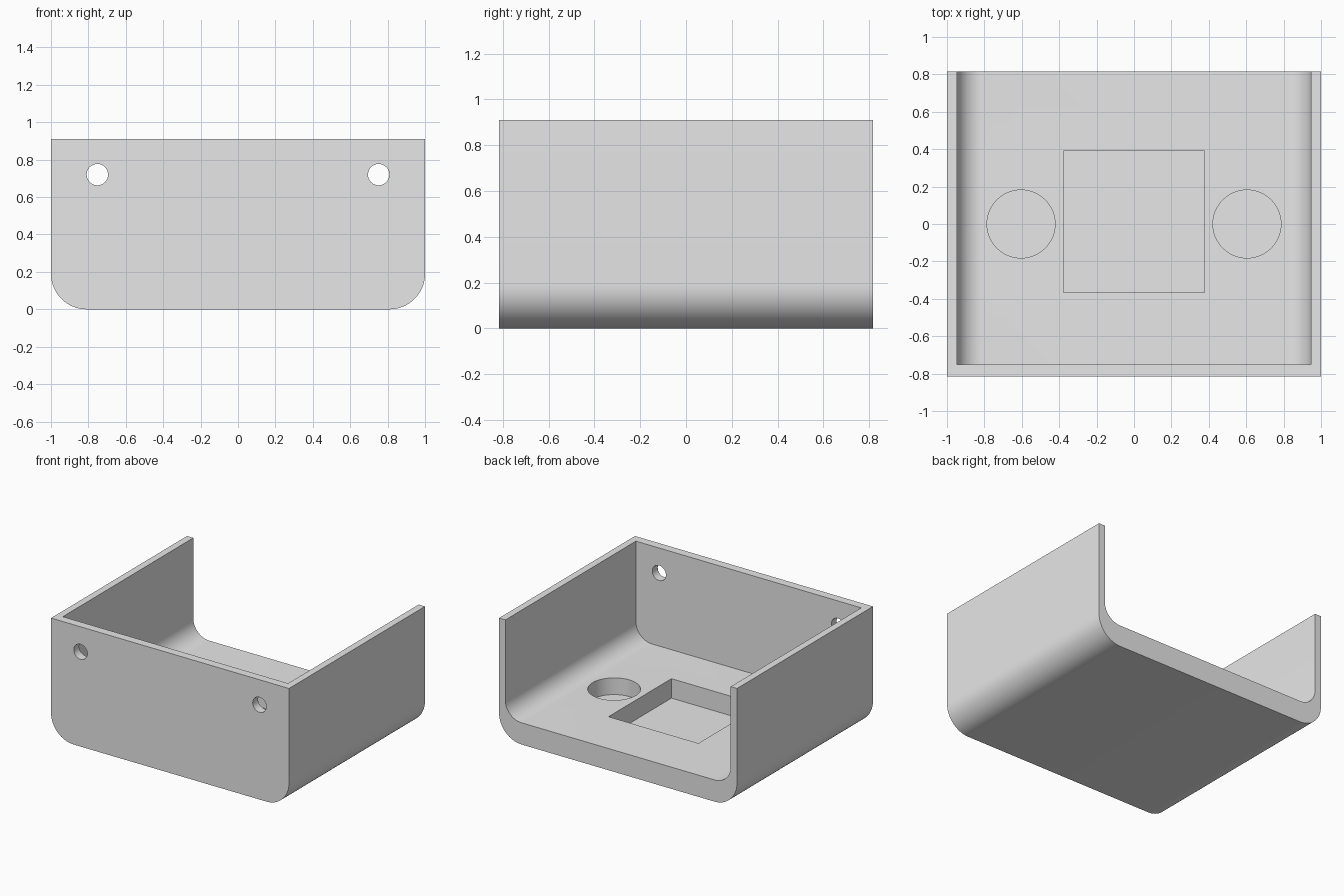
import bpy
import bmesh
from math import pi, sin, cos

cube = bpy.data.objects.get("Cube")
if cube:
    bpy.data.objects.remove(cube, do_unlink=True)

W, D, H = 1.0, 0.816, 0.91        # half width, half depth, height
SIDE, FRONT, FLOOR = 0.053, 0.065, 0.165
R_OUT, R_IN = 0.19, 0.135

grey = bpy.data.materials.new("plain_grey")
grey.use_nodes = True
grey.diffuse_color = (0.8, 0.8, 0.8, 1)
grey.node_tree.nodes["Principled BSDF"].inputs["Base Color"].default_value = (0.8, 0.8, 0.8, 1)


def make_object(name, bm):
    bmesh.ops.recalc_face_normals(bm, faces=bm.faces)
    mesh = bpy.data.meshes.new(name)
    bm.to_mesh(mesh)
    bm.free()
    mesh.materials.append(grey)
    obj = bpy.data.objects.new(name, mesh)
    bpy.context.collection.objects.link(obj)
    return obj


def u_prism(name, half, bottom, top, radius, y0, y1, steps=16):
    """Section with two rounded lower corners, extruded along y."""
    right = [(half - radius + radius * sin(a), bottom + radius - radius * cos(a))
             for a in (pi / 2 * i / steps for i in range(steps + 1))]
    right.append((half, top))
    outline = right + [(-x, z) for x, z in reversed(right)]
    bm = bmesh.new()
    face = bm.faces.new([bm.verts.new((x, y0, z)) for x, z in outline])
    ext = bmesh.ops.extrude_face_region(bm, geom=[face])
    moved = [v for v in ext["geom"] if isinstance(v, bmesh.types.BMVert)]
    bmesh.ops.translate(bm, verts=moved, vec=(0, y1 - y0, 0))
    return make_object(name, bm)


def cylinder(name, loc, radius, depth, along_y=False):
    bm = bmesh.new()
    bmesh.ops.create_cone(bm, cap_ends=True, segments=64, radius1=radius,
                          radius2=radius, depth=depth)
    obj = make_object(name, bm)
    obj.location = loc
    if along_y:
        obj.rotation_euler.x = pi / 2
    return obj


def box(name, loc, size):
    bm = bmesh.new()
    bmesh.ops.create_cube(bm, size=1)
    bmesh.ops.scale(bm, verts=bm.verts, vec=size)
    obj = make_object(name, bm)
    obj.location = loc
    return obj


# Tray body with rounded lower edges
tray = u_prism("tray_body", W, 0, H, R_OUT, -D, D)

# Interior, open at the top and back
cutters = [u_prism("interior_cutter", W - SIDE, FLOOR, H + 0.2, R_IN, -D + FRONT, D + 0.2)]

# Square pocket in the floor
POCKET = 0.148
cutters.append(box("pocket_cutter", (0, 0.013, FLOOR - POCKET + 0.2), (0.756, 0.756, 0.4)))

# Round recesses in the floor and holes through the front wall
for side, s in (("left", 1), ("right", -1)):
    cutters.append(cylinder(side + "_recess_cutter", (s * 0.604, 0, FLOOR - 0.127 + 0.2), 0.182, 0.4))
    cutters.append(cylinder(side + "_hole_cutter", (s * 0.752, -D, 0.72), 0.057, 0.4, True))

for cutter in cutters:
    mod = tray.modifiers.new(cutter.name, "BOOLEAN")
    mod.operation = "DIFFERENCE"
    mod.solver = "EXACT"
    mod.object = cutter

# Apply the cuts and discard the cutters
bpy.ops.object.select_all(action="DESELECT")
tray.select_set(True)
bpy.context.view_layer.objects.active = tray
for name in [m.name for m in tray.modifiers]:
    bpy.ops.object.modifier_apply(modifier=name)
for cutter in cutters:
    bpy.data.objects.remove(cutter, do_unlink=True)
bpy.ops.object.shade_smooth_by_angle(angle=pi / 6)
